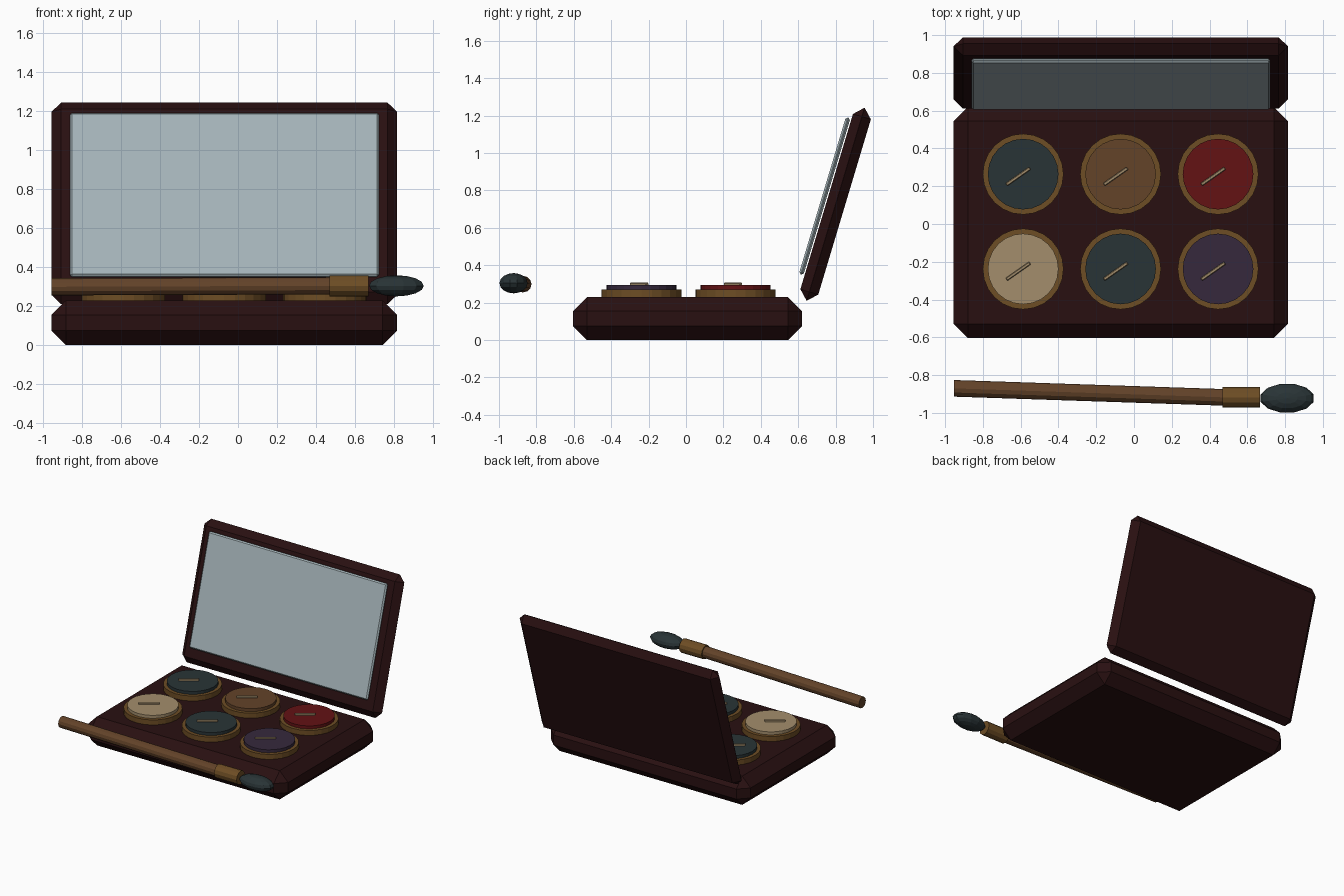
import bpy, bmesh
from math import radians, pi, sin, cos
from mathutils import Matrix, Vector

if "Cube" in bpy.data.objects:
    bpy.data.objects.remove(bpy.data.objects["Cube"])


def material(name, rgb):
    m = bpy.data.materials.new(name)
    m.diffuse_color = (*rgb, 1)
    m.use_nodes = True
    m.node_tree.nodes["Principled BSDF"].inputs["Base Color"].default_value = m.diffuse_color
    return m


WOOD = material("dark_wood", (0.022, 0.005, 0.0055))
GLASS = material("mirror_grey", (0.38, 0.46, 0.49))
GOLD = material("old_gold", (0.155, 0.075, 0.018))
BROWN = material("brown", (0.125, 0.056, 0.022))
CREAM = material("cream", (0.37, 0.27, 0.15))
TEAL = material("dark_teal", (0.022, 0.034, 0.037))
RED = material("deep_red", (0.125, 0.006, 0.007))
PURPLE = material("dusk_purple", (0.037, 0.022, 0.046))


def finish(bm, name, mat, matrix):
    bmesh.ops.transform(bm, matrix=matrix, verts=bm.verts)
    bmesh.ops.recalc_face_normals(bm, faces=bm.faces)
    me = bpy.data.meshes.new(name)
    bm.to_mesh(me)
    bm.free()
    me.materials.append(mat)
    ob = bpy.data.objects.new(name, me)
    bpy.context.collection.objects.link(ob)
    return ob


def chamfer_box(name, mat, size, bevel, matrix):
    bm = bmesh.new()
    bmesh.ops.create_cube(bm, size=1, matrix=Matrix.Diagonal((*size, 1)))
    if bevel:
        bmesh.ops.bevel(bm, geom=bm.edges[:], offset=bevel, segments=1,
                        profile=0.5, affect='EDGES')
    return finish(bm, name, mat, matrix)


def disc(name, mat, r, x, y, z0, z1, sides=24):
    bm = bmesh.new()
    bmesh.ops.create_cone(bm, cap_ends=True, segments=sides, radius1=r,
                          radius2=r, depth=z1 - z0)
    return finish(bm, name, mat, Matrix.Translation((x, y, (z0 + z1) / 2)))


def rod(name, mat, start, end, r0, r1, sides=12):
    """Round rod between two points with ends square to x."""
    bm = bmesh.new()
    rings = []
    for p, r in ((start, r0), (end, r1)):
        rings.append([bm.verts.new((p[0], p[1] + r * cos(2 * pi * i / sides),
                                    p[2] + r * sin(2 * pi * i / sides)))
                      for i in range(sides)])
    a, b = rings
    for i in range(sides):
        j = (i + 1) % sides
        bm.faces.new((a[i], a[j], b[j], b[i]))
    bm.faces.new(a)
    bm.faces.new(b)
    return finish(bm, name, mat, Matrix.Identity(4))


CX = -0.07

# Case base
chamfer_box("case_base", WOOD, (1.77, 1.225, 0.23), 0.075,
            Matrix.Translation((CX, 0.008, 0.115)))

# Lid leaning back, with the mirror just in front of it
tilt = Matrix.Translation((CX, 0.80, 0.726)) @ Matrix.Rotation(radians(-16.7), 4, 'X')
chamfer_box("lid", WOOD, (1.77, 0.10, 1.077), 0.0495, tilt)
chamfer_box("mirror", GLASS, (1.582, 0.025, 0.875), 0.01,
            tilt @ Matrix.Translation((0, -0.069, 0.025)))

# Colour pans: gold rim, colour disc and a slanted highlight bar
rows = {-0.238: (CREAM, TEAL, PURPLE), 0.264: (TEAL, BROWN, RED)}
for y, mats in rows.items():
    for i, mat in enumerate(mats):
        x = CX - 0.517 + 0.516 * i
        disc("pan_rim", GOLD, 0.214, x, y, 0.22, 0.27)
        disc("pan_colour", mat, 0.187, x, y, 0.265, 0.294)
        chamfer_box("pan_bar", CREAM, (0.152, 0.018, 0.02), 0.004,
                    Matrix.Translation((x - 0.026, y - 0.012, 0.297))
                    @ Matrix.Rotation(radians(35), 4, 'Z'))

# Brush: handle, ferrule and bristles
rod("brush_handle", BROWN, (-0.954, -0.870, 0.299), (0.48, -0.918, 0.304), 0.044, 0.044)
rod("brush_ferrule", GOLD, (0.468, -0.918, 0.304), (0.667, -0.918, 0.304), 0.054, 0.054)
bm = bmesh.new()
bmesh.ops.create_uvsphere(bm, u_segments=12, v_segments=8, radius=1)
finish(bm, "brush_bristles", TEAL, Matrix.Translation((0.811, -0.922, 0.304))
       @ Matrix.Diagonal((0.145, 0.078, 0.054, 1)) @ Matrix.Rotation(radians(15), 4, 'Z'))
